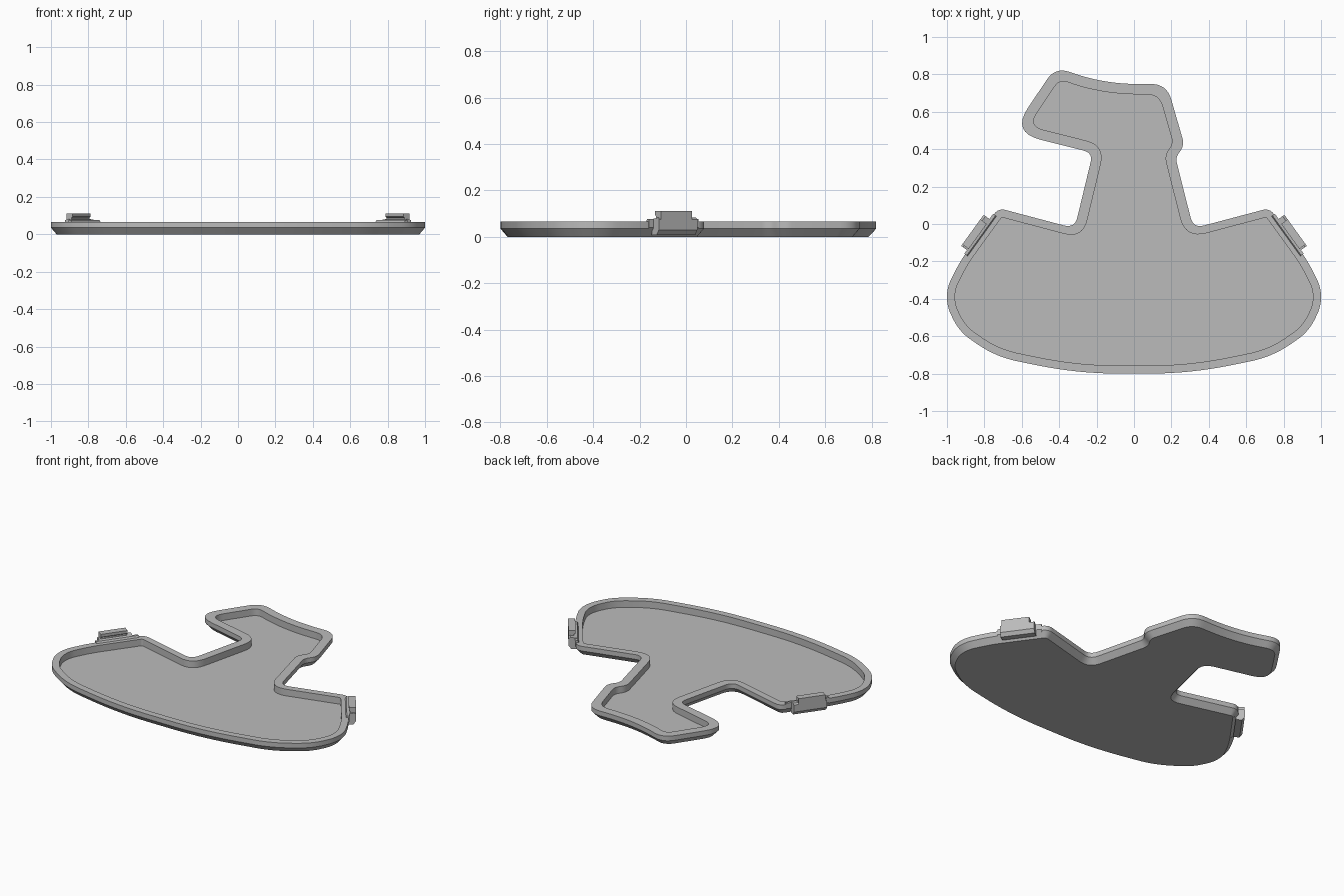
import bpy, bmesh, math
from mathutils import Vector

if "Cube" in bpy.data.objects:
    bpy.data.objects.remove(bpy.data.objects["Cube"], do_unlink=True)

grey = bpy.data.materials.new("plain_grey")
grey.use_nodes = True
GREY = (0.5, 0.5, 0.5, 1)
grey.diffuse_color = GREY
grey.node_tree.nodes["Principled BSDF"].inputs["Base Color"].default_value = GREY

# Outline corners: x, y, length trimmed for rounding (1 = as round as fits)
body = [(.3, -.8, 1), (.74, -.71, 1), (.935, -.575, 1), (1, -.44, 1), (1, -.34, 1),
        (.93, -.198, .1), (.725, .085, .04), (.317, -.023, .06)]
head = [(.222, .355, .03), (.27, .42, .06), (.175, .75, .11), (0, .747, 1),
        (-.13, .757, 1), (-.265, .785, 1), (-.42, .84, .09), (-.655, .49, .16),
        (-.22, .38, .05)]
corners = body + head + [(-x, y, t) for x, y, t in reversed(body)]
COUNT = len(corners)
STEPS = 8


def outline(body_inset, head_inset):
    """Inset the corner polygon edge by edge, then round every corner."""
    pts = [Vector((x, y)) for x, y, _ in corners]
    dirs = [(pts[(i + 1) % COUNT] - pts[i]).normalized() for i in range(COUNT)]
    inset = [head_inset if len(body) - 1 <= i < len(body) + len(head) else body_inset
             for i in range(COUNT)]
    moved, trims = [], []
    for i in range(COUNT):
        a, b = dirs[i - 1], dirs[i]
        na, nb = Vector((-a.y, a.x)), Vector((-b.y, b.x))
        det = na.x * nb.y - na.y * nb.x
        da, db = inset[i - 1], inset[i]
        moved.append(pts[i] + Vector((da * nb.y - db * na.y, db * na.x - da * nb.x)) / det)
        turn = math.atan2(a.x * b.y - a.y * b.x, a.dot(b))
        trims.append(max(.006, corners[i][2] - db * math.tan(turn / 2)))
    loop = []
    for i, p in enumerate(moved):
        to_prev, to_next = moved[i - 1] - p, moved[(i + 1) % COUNT] - p
        t = min(trims[i], to_prev.length * .499, to_next.length * .499)
        start, end = p + to_prev.normalized() * t, p + to_next.normalized() * t
        for k in range(STEPS + 1):
            u = k / STEPS
            loop.append(start * (1 - u) ** 2 + p * 2 * u * (1 - u) + end * u * u)
    return loop


def finish(name, bm, smooth=False):
    bmesh.ops.recalc_face_normals(bm, faces=bm.faces)
    mesh = bpy.data.meshes.new(name)
    bm.to_mesh(mesh)
    bm.free()
    mesh.materials.append(grey)
    obj = bpy.data.objects.new(name, mesh)
    bpy.context.collection.objects.link(obj)
    if smooth:
        bpy.ops.object.select_all(action='DESELECT')
        obj.select_set(True)
        bpy.context.view_layer.objects.active = obj
        bpy.ops.object.shade_smooth_by_angle(angle=math.radians(28))
    return obj


# Tray: chamfered underside, upright edge, flat rim and sunken floor
bm = bmesh.new()
levels = [(.03, .03, 0), (0, 0, .035), (0, 0, .065), (.043, .055, .065), (.043, .055, .022)]
rings = [[bm.verts.new((p.x, p.y, z)) for p in outline(b, h)] for b, h, z in levels]
for low, high in zip(rings, rings[1:]):
    for i in range(len(low)):
        j = (i + 1) % len(low)
        bm.faces.new((low[i], low[j], high[j], high[i]))
bm.faces.new(rings[0][::-1])
bm.faces.new(rings[-1])
finish("tray", bm, smooth=True)


# Clips: profiles (outward distance, height) swept along the slanted edge
ALONG, OUT = Vector((-.585, .81)), Vector((.81, .585))
ORIGIN = Vector((.793, -.079))


def sweep(name, side, profile, length, shift):
    bm = bmesh.new()
    ends = []
    for t in (shift - length / 2, shift + length / 2):
        ring = []
        for n, z in profile:
            p = ORIGIN + ALONG * t + OUT * n
            ring.append(bm.verts.new((side * p.x, p.y, z)))
        ends.append(ring)
        bm.faces.new(ring)
    for i in range(len(profile)):
        j = (i + 1) % len(profile)
        bm.faces.new((ends[0][i], ends[0][j], ends[1][j], ends[1][i]))
    return finish(name, bm)


ramp = [(0, .021), (.03, .076), (.046, .076), (.046, .04), (.02, .01)]
block = [(.035, .03), (.035, .076), (.072, .082), (.084, .075), (.084, .03), (.068, .008), (.03, .008)]
hook = [(.05, .07), (.05, .088), (.042, .094), (.042, .112), (.084, .112), (.084, .07)]
for side, label in ((1, "left"), (-1, "right")):
    sweep(label + "_clip_ramp", side, ramp, .264, 0)
    sweep(label + "_clip_block", side, block, .205, -.005)
    sweep(label + "_clip_hook", side, hook, .165, -.015)
